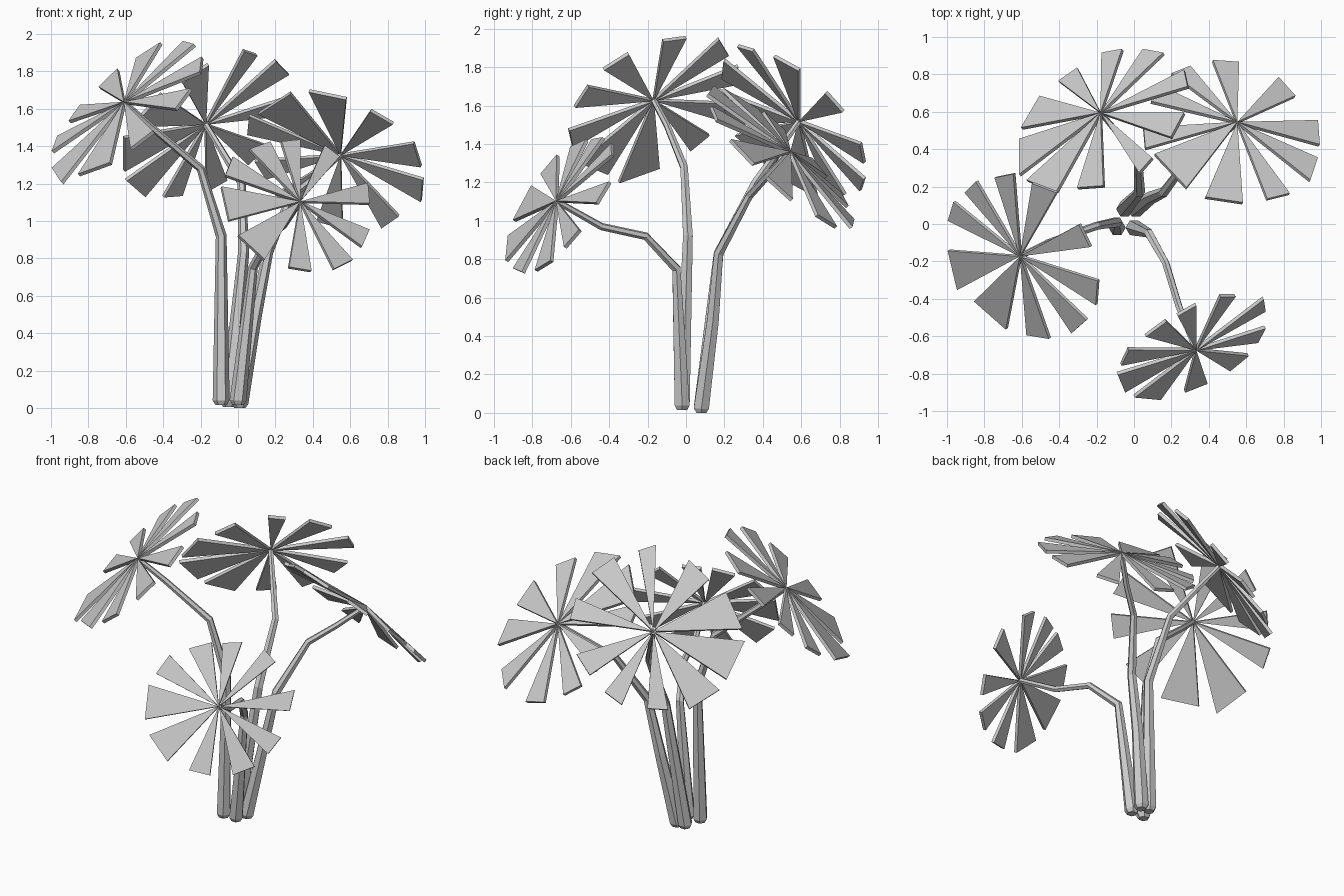
import bpy
import bmesh
from mathutils import Vector

cube = bpy.data.objects.get("Cube")
if cube:
    bpy.data.objects.remove(cube, do_unlink=True)

grey = bpy.data.materials.new("plain_grey")
grey.use_nodes = True
colour = (0.6, 0.6, 0.6, 1)
grey.diffuse_color = colour
grey.node_tree.nodes["Principled BSDF"].inputs["Base Color"].default_value = colour

LEAF_THICKNESS = 0.02


def add_object(name, mesh):
    obj = bpy.data.objects.new(name, mesh)
    bpy.context.scene.collection.objects.link(obj)
    mesh.materials.clear()
    mesh.materials.append(grey)
    return obj


def stem(name, points):
    """Six-sided tube tapering along its path, with a blunt chamfered foot."""
    curve = bpy.data.curves.new(name + "_path", "CURVE")
    curve.dimensions = "3D"
    curve.bevel_depth = 1
    curve.bevel_resolution = 1
    curve.use_fill_caps = True
    foot = Vector(points[0])
    path = [foot - Vector((0, 0, 0.025))] + [Vector(p) for p in points]
    spline = curve.splines.new("POLY")
    spline.points.add(len(path) - 1)
    top = path[-1].z
    for point, co in zip(spline.points, path):
        point.co = (*co, 1)
        point.radius = 0.046 - 0.03 * co.z / top
    spline.points[0].radius = 0.03
    helper = bpy.data.objects.new(name + "_helper", curve)
    bpy.context.scene.collection.objects.link(helper)
    bpy.context.view_layer.update()
    mesh = bpy.data.meshes.new_from_object(
        helper.evaluated_get(bpy.context.evaluated_depsgraph_get()))
    bpy.data.objects.remove(helper, do_unlink=True)
    for poly in mesh.polygons:
        poly.use_smooth = False
    add_object(name, mesh)


def fan(name, centre, axes, slope, droop, tips):
    """Wedge leaves around a hub. Tips give two coordinates of each outer
    corner; the third follows from the slope of the fan and its droop."""
    u, v = axes
    w = 3 - u - v
    centre = Vector(centre)
    bm = bmesh.new()
    for u1, v1, u2, v2 in tips:
        corners = [centre]
        for cu, cv in ((u1, v1), (u2, v2)):
            p = Vector((0, 0, 0))
            p[u], p[v] = cu / 100, cv / 100
            p[w] = (centre[w] + slope[0] * (p[u] - centre[u])
                    + slope[1] * (p[v] - centre[v]) + droop)
            corners.append(p)
        normal = (corners[1] - centre).cross(corners[2] - centre).normalized()
        half = normal * LEAF_THICKNESS / 2
        low = [bm.verts.new(c - half) for c in corners]
        high = [bm.verts.new(c + half) for c in corners]
        bm.faces.new(low[::-1])
        bm.faces.new(high)
        for i in range(3):
            j = (i + 1) % 3
            bm.faces.new((low[i], low[j], high[j], high[i]))
    bmesh.ops.recalc_face_normals(bm, faces=bm.faces)
    mesh = bpy.data.meshes.new(name)
    bm.to_mesh(mesh)
    bm.free()
    add_object(name, mesh)


# Hubs where each stem meets its fan
right_hub = (-0.605, -0.17, 1.63)
back_hub = (-0.175, 0.59, 1.52)
left_hub = (0.55, 0.54, 1.355)
front_hub = (0.33, -0.67, 1.10)

# Stems
stem("right_stem", [(-0.09, -0.02, 0.04), (-0.09, 0.01, 0.92),
                    (-0.2, -0.01, 1.28), (-0.46, -0.1, 1.5), right_hub])
stem("back_stem", [(-0.05, 0.08, 0.03), (0.03, 0.17, 0.83),
                   (0.02, 0.36, 1.2), back_hub])
stem("left_stem", [(0.01, 0.08, 0.025), (0.09, 0.14, 0.48), (0.16, 0.17, 0.83),
                   (0.28, 0.33, 1.13), (0.42, 0.43, 1.24), left_hub])
stem("front_stem", [(0, -0.02, 0.04), (0.08, -0.05, 0.75),
                    (0.17, -0.21, 0.92), (0.24, -0.44, 0.97), front_hub])

# Leaf fans, corners in hundredths
fan("right_fan", right_hub, (0, 1), (0.856, 0.563), -0.04, [
    (-74, 25, -64, 27), (-54, 22, -41, 17), (-29, 0, -23, -12),
    (-19, -30, -20, -43), (-25, -51, -33, -58), (-45, -61, -57, -59),
    (-68, -56, -85, -41), (-94, -35, -99, -14), (-99, 2, -96, 12),
    (-90, 17, -84, 23)])
fan("back_fan", back_hub, (0, 1), (0.74, -0.945), -0.062, [
    (-17, 91, -6, 93), (5, 93, 16, 91), (27, 82, 29, 73),
    (27, 59, 20, 46), (10, 35, 3, 27), (-16, 20, -30, 19),
    (-41, 17, -57, 23), (-61, 26, -61, 45), (-60, 51, -50, 68),
    (-40, 76, -30, 83)])
fan("left_fan", left_hub, (0, 1), (-0.346, -0.931), -0.09, [
    (42, 87, 56, 86), (77, 78, 86, 68), (98, 55, 99, 42),
    (98, 35, 94, 23), (83, 16, 71, 13), (58, 11, 38, 14),
    (28, 19, 11, 37), (6, 40, 5, 51), (9, 65, 15, 73),
    (20, 80, 30, 84)])
fan("front_fan", front_hub, (0, 2), (0.5, 0.64), 0.03, [
    (23, 142, 33, 143), (46, 140, 54, 134), (69, 120, 70, 109),
    (70, 95, 66, 86), (61, 79, 51, 74), (39, 73, 27, 75),
    (14, 79, 0, 92), (-5, 100, -9, 118), (-7, 124, -3, 134),
    (6, 138, 17, 142)])
